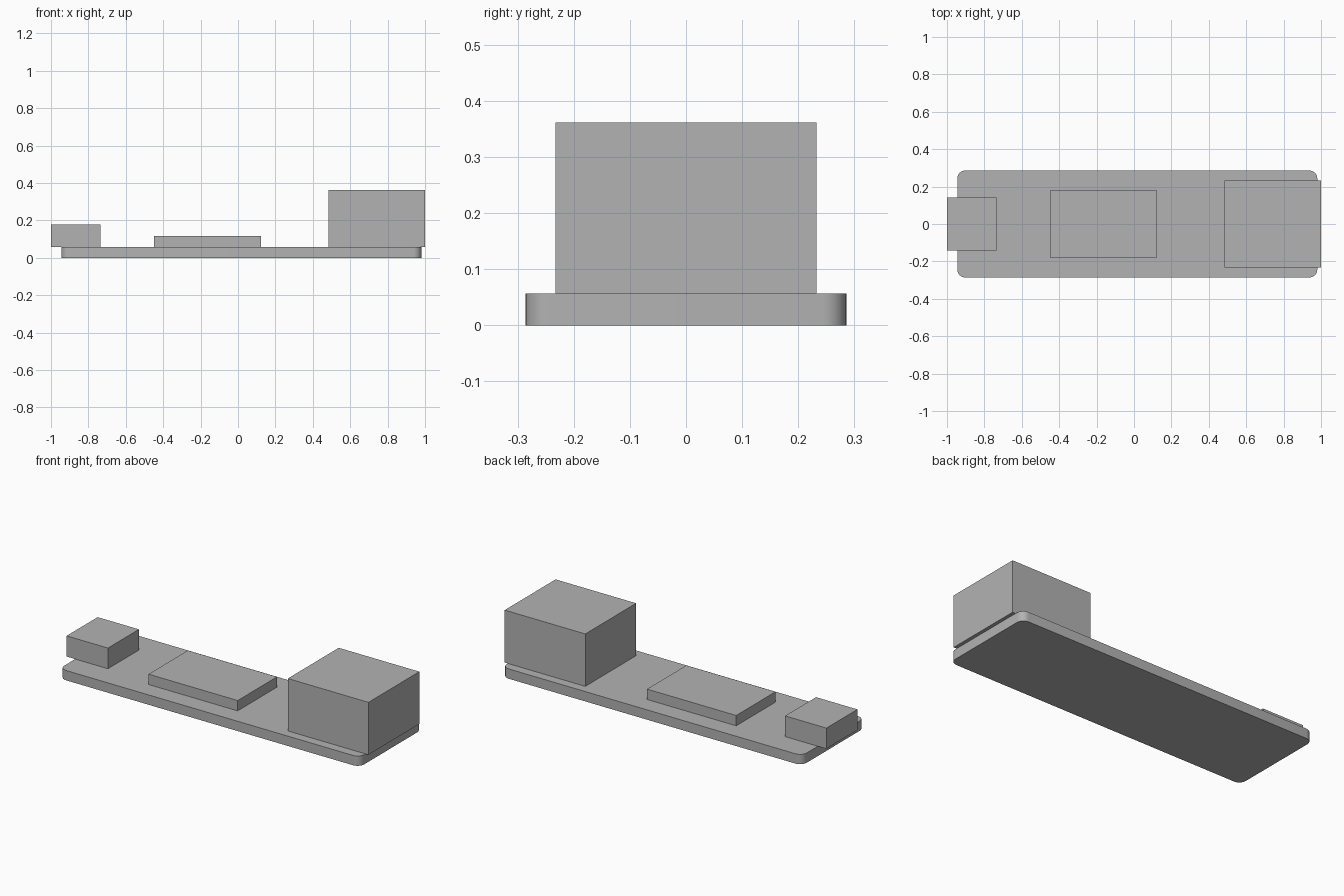
import bpy
import bmesh
from math import radians

cube = bpy.data.objects.get("Cube")
if cube:
    bpy.data.objects.remove(cube, do_unlink=True)

# Single grey used throughout
grey = bpy.data.materials.new("plain_grey")
grey.use_nodes = True
colour = (0.45, 0.45, 0.45, 1)
grey.diffuse_color = colour
grey.node_tree.nodes["Principled BSDF"].inputs["Base Color"].default_value = colour

BOARD_TOP = 0.057


def add_block(name, x_min, x_max, half_width, z_min, z_max, corner=0):
    """Box centred on y, with optional rounded upright corners."""
    bm = bmesh.new()
    bmesh.ops.create_cube(bm, size=1)
    for v in bm.verts:
        v.co.x = x_max if v.co.x > 0 else x_min
        v.co.y = half_width if v.co.y > 0 else -half_width
        v.co.z = z_max if v.co.z > 0 else z_min
    if corner:
        upright = [e for e in bm.edges
                   if abs(e.verts[0].co.z - e.verts[1].co.z) > 0.01]
        bmesh.ops.bevel(bm, geom=upright, offset=corner, segments=8,
                        profile=0.5, affect='EDGES')
    mesh = bpy.data.meshes.new(name)
    bm.to_mesh(mesh)
    bm.free()
    mesh.materials.append(grey)
    obj = bpy.data.objects.new(name, mesh)
    bpy.context.collection.objects.link(obj)
    return obj


# Flat board with rounded corners
board = add_block("circuit_board", -0.945, 0.98, 0.286, 0, BOARD_TOP, corner=0.043)
bpy.ops.object.select_all(action='DESELECT')
board.select_set(True)
bpy.context.view_layer.objects.active = board
bpy.ops.object.shade_smooth_by_angle(angle=radians(30))

# Components resting on the board; the end ones overhang it
add_block("small_connector", -1.0, -0.735, 0.142, BOARD_TOP, 0.177)
add_block("flat_chip", -0.448, 0.124, 0.18, BOARD_TOP, 0.117)
add_block("large_connector", 0.483, 1.0, 0.233, BOARD_TOP, 0.361)
